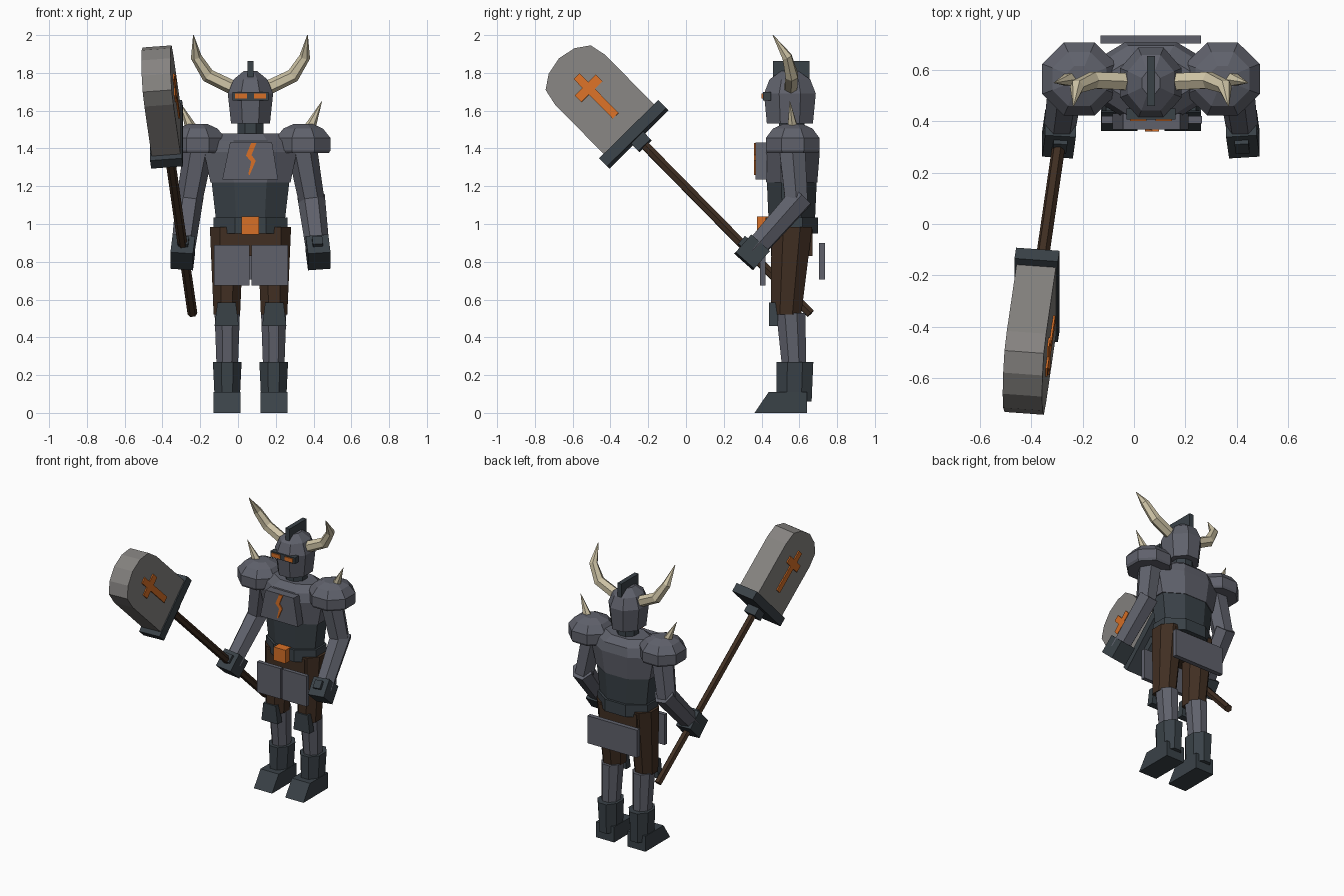
import bpy, bmesh, math
from mathutils import Vector, Matrix

if "Cube" in bpy.data.objects:
    bpy.data.objects.remove(bpy.data.objects["Cube"])

CX = 0.066  # symmetry plane of the body


def mat(name, rgb):
    m = bpy.data.materials.new(name)
    m.diffuse_color = (*rgb, 1)
    m.use_nodes = True
    m.node_tree.nodes["Principled BSDF"].inputs["Base Color"].default_value = m.diffuse_color
    return m


STEEL = mat("steel", (0.115, 0.12, 0.148))
DARK = mat("dark iron", (0.042, 0.054, 0.064))
BROWN = mat("brown leather", (0.052, 0.028, 0.016))
STONE = mat("stone grey", (0.235, 0.225, 0.215))
BONE = mat("bone", (0.62, 0.55, 0.38))
ORANGE = mat("orange", (0.68, 0.16, 0.02))


def finish(name, bm, m):
    bmesh.ops.recalc_face_normals(bm, faces=bm.faces)
    me = bpy.data.meshes.new(name)
    bm.to_mesh(me)
    bm.free()
    me.materials.append(m)
    ob = bpy.data.objects.new(name, me)
    bpy.context.collection.objects.link(ob)
    return ob


def skin(name, rings, m):
    """Bridge a list of equal point rings and cap both ends."""
    bm = bmesh.new()
    vs = [[bm.verts.new(p) for p in r] for r in rings]
    n = len(vs[0])
    for a, b in zip(vs, vs[1:]):
        for i in range(n):
            j = (i + 1) % n
            bm.faces.new((a[i], a[j], b[j], b[i]))
    bm.faces.new(vs[0][::-1])
    bm.faces.new(vs[-1])
    return finish(name, bm, m)


def loft(name, rings, m, n=8, x=CX):
    """Rings of (z, y centre, x radius, y radius), measured across the flats."""
    k = 1 / math.cos(math.pi / n)
    ang = [(i + 0.5) * 2 * math.pi / n for i in range(n)]
    return skin(name, [[(x + rx * k * math.cos(a), y + ry * k * math.sin(a), z) for a in ang]
                       for z, y, rx, ry in rings], m)


def box(name, x, y, z, m, M=None):
    """Box from (min, max) ranges, optionally in a local frame."""
    M = M or Matrix()
    return skin(name, [[M @ Vector((a, b, c)) for a, b in
                        ((x[0], y[0]), (x[1], y[0]), (x[1], y[1]), (x[0], y[1]))] for c in z], m)


def prism(name, pts, d, m, axis="Y", M=None):
    """Extrude an outline along Y (points are x,z) or X (points are y,z)."""
    M = M or Matrix()
    put = (lambda p, t: (p[0], t, p[1])) if axis == "Y" else (lambda p, t: (t, p[0], p[1]))
    return skin(name, [[M @ Vector(put(p, t)) for p in pts] for t in d], m)


def frame(origin, direction):
    """Local frame with Z along direction and X close to world X."""
    z = Vector(direction).normalized()
    x = (Vector((1, 0, 0)) - z * z.x).normalized()
    M = Matrix((x, z.cross(x), z)).transposed().to_4x4()
    M.translation = origin
    return M


def tube(name, path, radii, m, n=6):
    path = [Vector(p) for p in path]
    rings = []
    for i, (p, r) in enumerate(zip(path, radii)):
        d = path[min(i + 1, len(path) - 1)] - path[max(i - 1, 0)]
        z = d.normalized()
        x = Vector((0, 1, 0))
        x = (x - z * x.dot(z)).normalized()
        y = z.cross(x)
        ang = [(k + 0.5) * 2 * math.pi / n for k in range(n)]
        rings.append([p + (x * math.cos(a) + y * math.sin(a)) * r for a in ang])
    return skin(name, rings, m)


# Torso, belt and neck
loft("chest", [(1.22, 0.56, 0.212, 0.135), (1.38, 0.56, 0.245, 0.148),
               (1.44, 0.56, 0.215, 0.135), (1.48, 0.56, 0.15, 0.09)], STEEL)
loft("abdomen", [(1.0, 0.56, 0.18, 0.122), (1.225, 0.56, 0.206, 0.132)], DARK)
loft("belt", [(0.95, 0.56, 0.197, 0.14), (1.035, 0.56, 0.197, 0.14)], DARK)
loft("neck", [(1.44, 0.56, 0.068, 0.068), (1.56, 0.56, 0.068, 0.068)], DARK)
prism("breastplate", [(-0.083, 1.236), (0.212, 1.236), (0.18, 1.432), (-0.042, 1.432)],
      (0.368, 0.43), STEEL)
bolt = [(0.07, 1.43), (0.098, 1.43), (0.072, 1.365), (0.094, 1.335), (0.062, 1.26),
        (0.054, 1.262), (0.07, 1.33), (0.042, 1.362)]
prism("chest_bolt", bolt, (0.361, 0.37), ORANGE)
box("buckle", (0.018, 0.11), (0.375, 0.44), (0.945, 1.04), ORANGE)

# Hips and hanging plates
box("pelvis", (-0.08, 0.21), (0.45, 0.67), (0.83, 0.97), BROWN)
box("front_plate_left", (-0.126, 0.06), (0.392, 0.42), (0.674, 0.89), STEEL)
box("front_plate_right", (0.072, 0.265), (0.392, 0.42), (0.674, 0.89), STEEL)
box("back_plate", (-0.13, 0.262), (0.703, 0.735), (0.705, 0.9), STEEL)

# Helmet, crest and visor
loft("helmet", [(1.533, 0.55, 0.103, 0.122), (1.69, 0.55, 0.12, 0.137),
                (1.765, 0.55, 0.09, 0.108), (1.81, 0.55, 0.035, 0.045)], STEEL)
box("crest", (CX - 0.016, CX + 0.016), (0.46, 0.655), (1.73, 1.862), DARK)
box("visor", (-0.03, 0.162), (0.408, 0.45), (1.655, 1.698), DARK)

for s, side in ((-1, "left"), (1, "right")):
    def X(v):
        return CX + s * v

    def span(a, b):
        return sorted((X(a), X(b)))

    # Eyes and horns
    box("eye_" + side, span(0.018, 0.082), (0.401, 0.41), (1.664, 1.69), ORANGE)
    tube("horn_" + side, [(X(0.09), 0.555, 1.72), (X(0.225), 0.56, 1.785), (X(0.288), 0.535, 1.885),
                          (X(0.302), 0.46, 2.0)], (0.038, 0.037, 0.029, 0.002), BONE)

    # Shoulder pad with spike
    loft("shoulder_pad_" + side, [(1.375, 0.565, 0.135, 0.135), (1.39, 0.565, 0.145, 0.142),
                                  (1.455, 0.565, 0.145, 0.142), (1.505, 0.565, 0.105, 0.105),
                                  (1.53, 0.565, 0.05, 0.05)], STEEL, x=X(0.279))
    tube("shoulder_spike_" + side, [(X(0.31), 0.565, 1.50), (X(0.378), 0.55, 1.65)],
         (0.033, 0.001), BONE)

    # Arm and gauntlet
    elbow, hand = Vector((X(0.325), 0.585, 1.115)), Vector((X(0.358), 0.352, 0.852))
    tube("upper_arm_" + side, [(X(0.27), 0.56, 1.42), elbow], (0.08, 0.068), STEEL)
    d = hand - elbow
    tube("forearm_" + side, [elbow - d * 0.12, hand], (0.073, 0.062), STEEL)
    M = frame(hand, d)
    box("gauntlet_" + side, (-0.06, 0.06), (-0.066, 0.066), (-0.06, 0.066), DARK, M)
    thumb = frame((X(0.355), 0.315, 0.895), d)
    box("thumb_" + side, (-0.027, 0.027), (-0.03, 0.03), (-0.028, 0.028), DARK, thumb)

    # Leg: thigh, shin, knee pad
    loft("thigh_" + side, [(0.52, 0.53, 0.07, 0.08), (0.985, 0.56, 0.09, 0.108)],
         BROWN, n=8, x=X(0.125))
    loft("shin_" + side, [(0.2, 0.575, 0.055, 0.062), (0.53, 0.555, 0.067, 0.077)],
         STEEL, n=8, x=X(0.123))
    prism("knee_pad_" + side, [(X(0.062), 0.46), (X(0.19), 0.46), (X(0.175), 0.585),
                               (X(0.078), 0.585)], (0.44, 0.487), DARK)

    # Boot and wedge foot
    loft("boot_" + side, [(0.06, 0.572, 0.066, 0.093), (0.27, 0.577, 0.076, 0.097)],
         DARK, x=X(0.123))
    prism("foot_" + side, [(0.363, 0), (0.64, 0), (0.64, 0.11), (0.437, 0.11)],
          span(0.052, 0.195), DARK, axis="X")

# Hammer in the left hand, built along its own axis
low, top = Vector((-0.241, 0.66, 0.525)), Vector((-0.378, -0.276, 1.475))
tube("hammer_shaft", [low, top], (0.026, 0.026), BROWN)
H = frame(top, top - low)
box("hammer_collar", (-0.045, 0.045), (-0.045, 0.045), (-0.085, -0.02), DARK, H)
box("hammer_base", (-0.085, 0.085), (-0.22, 0.22), (-0.03, 0.03), DARK, H)
half = [(0.187, 0.03), (0.187, 0.40), (0.168, 0.49), (0.096, 0.54)]
outline = half + [(0, 0.56)] + [(-y, z) for y, z in reversed(half)]
prism("hammer_head", outline, (-0.077, 0.077), STONE, axis="X", M=H)

# Cross mark on both faces of the hammer head
arm = [(0.022, 0.13), (0.022, 0.31), (0.078, 0.31), (0.078, 0.36), (0.022, 0.36), (0.022, 0.425)]
cross = arm + [(-y, z) for y, z in reversed(arm)]
for s, side in ((-1, "left"), (1, "right")):
    prism("hammer_cross_" + side, cross, (s * 0.076, s * 0.085), ORANGE, axis="X", M=H)
